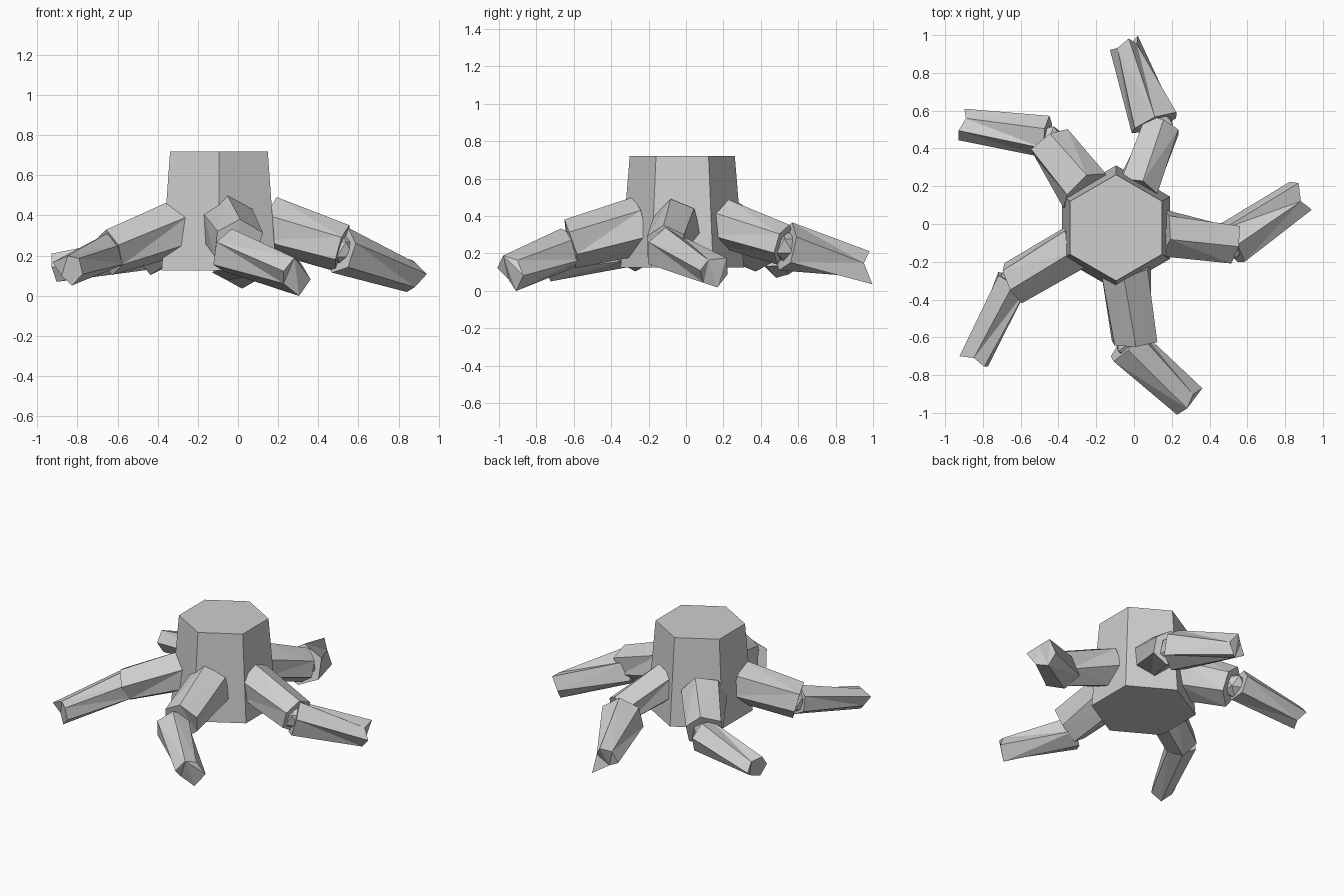
import bpy, bmesh, math
from mathutils import Vector

cube = bpy.data.objects.get("Cube")
if cube:
    bpy.data.objects.remove(cube, do_unlink=True)

GREY = (0.62, 0.62, 0.62, 1)
bark = bpy.data.materials.new("plain_grey")
bark.use_nodes = True
bark.diffuse_color = GREY
bark.node_tree.nodes["Principled BSDF"].inputs["Base Color"].default_value = GREY


def finish(name, bm):
    bmesh.ops.recalc_face_normals(bm, faces=bm.faces)
    mesh = bpy.data.meshes.new(name)
    bm.to_mesh(mesh)
    bm.free()
    mesh.materials.append(bark)
    obj = bpy.data.objects.new(name, mesh)
    bpy.context.collection.objects.link(obj)


def log(name, start, end, r0, r1, phase, shape0, shape1, twist=0):
    """Tapered faceted prism; each shape scales the corner radii of one end,
    and short corners are also set back along the axis."""
    start, end = Vector(start), Vector(end)
    axis = (end - start).normalized()
    side = axis.cross(Vector((0, 0, 1)))
    side = side.normalized() if side.length > 0.01 else Vector((1, 0, 0))
    up = side.cross(axis)
    bm = bmesh.new()
    rings = []
    for centre, r, shape, turn in ((start, r0, shape0, 0), (end, r1, shape1, twist)):
        ring = []
        for i, s in enumerate(shape):
            a = math.radians(phase + turn) + math.tau * i / len(shape)
            out = (side * math.cos(a) + up * math.sin(a)) * r * s
            ring.append(bm.verts.new(centre + out + axis * (s - 1) * 0.1))
        rings.append(ring)
        bm.faces.new(ring)
    n = len(shape0)
    for i in range(n):
        j = (i + 1) % n
        bm.faces.new((rings[0][i], rings[0][j], rings[1][j], rings[1][i]))
    # split the twisted sides into flat triangles
    if twist:
        bmesh.ops.triangulate(bm, faces=bm.faces[:])
    finish(name, bm)


def knuckle(name, centre, r):
    bm = bmesh.new()
    bmesh.ops.create_icosphere(bm, subdivisions=1, radius=r)
    bmesh.ops.translate(bm, verts=bm.verts, vec=centre)
    finish(name, bm)


# Stump: tapered six-sided trunk
HEX = (1,) * 6
log("trunk", (-0.095, -0.02, 0.125), (-0.095, -0.02, 0.72), 0.33, 0.281, 90, HEX, HEX)

# Roots: name, trunk end, knee, lower start, tip, upper and lower radius, corner phase,
# and the jagged tip corners from the top one round by the left side
ROOTS = (
    ("left", (0.15, -0.05, 0.36), (0.52, -0.11, 0.24), (0.51, -0.11, 0.22), (0.88, 0.15, 0.1),
     0.135, 0.125, 80, (0.7, 1.1, 1, 1, 0.85, 1.05)),
    ("front", (-0.045, -0.24, 0.35), (0, -0.62, 0.255), (-0.045, -0.64, 0.22), (0.285, -0.94, 0.105),
     0.15, 0.118, 85, (1, 0.8, 1.15, 1.2, 0.75, 1)),
    ("right_front", (-0.3, -0.12, 0.34), (-0.64, -0.31, 0.22), (-0.64, -0.3, 0.22), (-0.85, -0.735, 0.135),
     0.135, 0.1, 95, (0.65, 0.85, 0.9, 0.95, 0.7, 0.95)),
    ("right_back", (-0.26, 0.18, 0.35), (-0.44, 0.425, 0.23), (-0.46, 0.465, 0.22), (-0.92, 0.53, 0.135),
     0.15, 0.11, 70, (0.65, 0.9, 0.95, 0.9, 0.65, 0.9)),
    ("back", (0.02, 0.19, 0.365), (0.15, 0.52, 0.25), (0.11, 0.535, 0.23), (-0.05, 0.96, 0.13),
     0.125, 0.14, 85, (0.95, 0.75, 0.95, 0.7, 1.3, 0.65)),
)
UPPER = (1.05, 0.95, 1, 1.05, 1, 0.95)
KNEE = (1, 1.05, 0.9, 1.05, 1, 0.95)
LOWER = (1, 0.95, 1.05, 0.9, 1, 1)
for name, base, knee, low, tip, r_up, r_low, phase, jagged in ROOTS:
    log(name + "_root_upper", base, knee, r_up, r_up * 0.87, phase, UPPER, KNEE, 8)
    log(name + "_root_lower", low, tip, r_low, 0.092, phase, LOWER, jagged, -14)
    knuckle(name + "_root_knuckle", (Vector(knee) + Vector(low)) / 2, 0.085)
